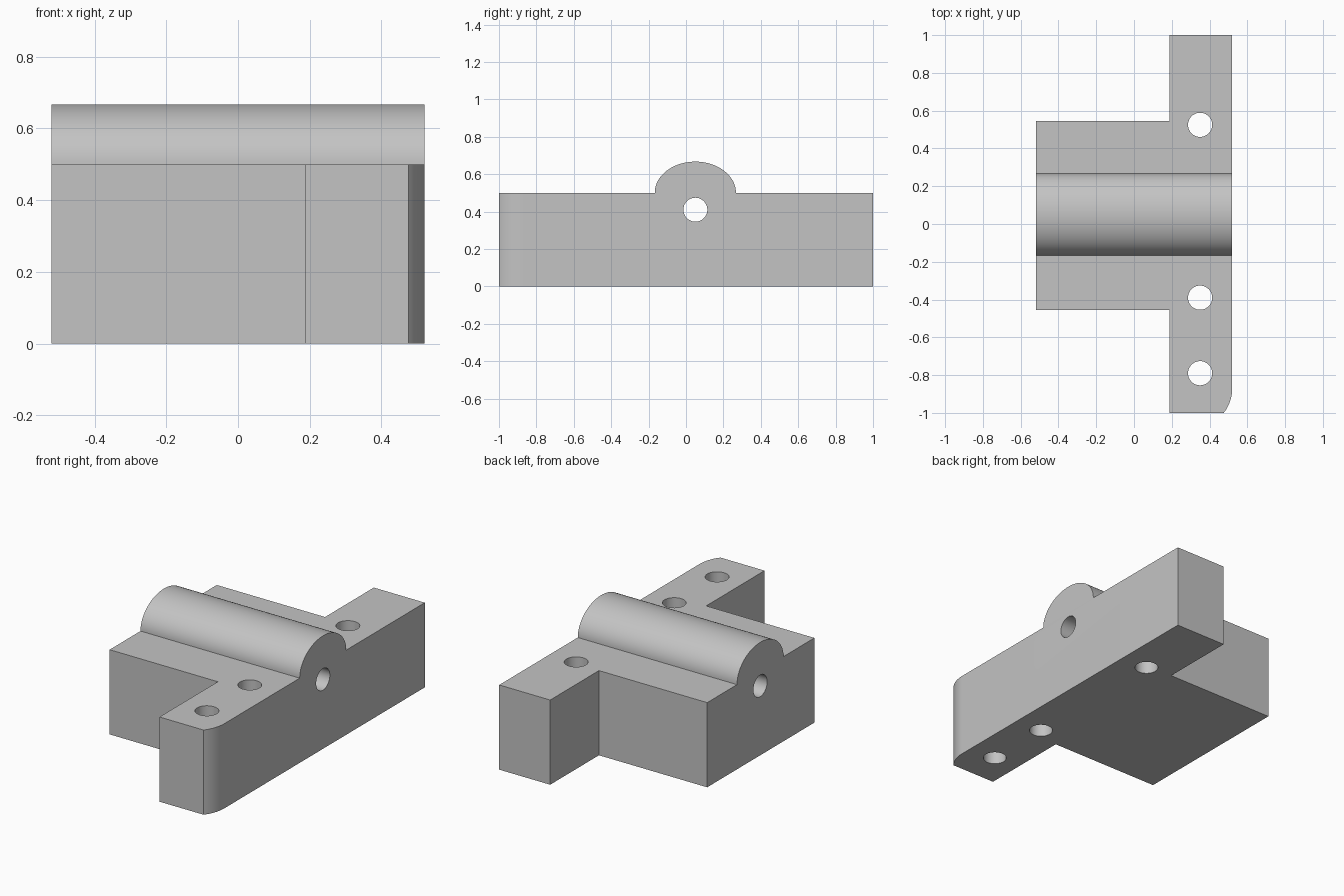
import bpy
from math import sin, cos, pi, asin, radians
from mathutils import Vector

cube = bpy.data.objects.get("Cube")
if cube:
    bpy.data.objects.remove(cube, do_unlink=True)

grey = bpy.data.materials.new("plain grey")
grey.use_nodes = True
grey.diffuse_color = (0.55, 0.55, 0.55, 1)
grey.node_tree.nodes["Principled BSDF"].inputs["Base Color"].default_value = grey.diffuse_color


def prism(name, outline, direction):
    """Extrude a closed outline of 3D points along a direction."""
    n = len(outline)
    start = [Vector(p) for p in outline]
    verts = start + [p + Vector(direction) for p in start]
    faces = [list(range(n))[::-1], list(range(n, 2 * n))]
    faces += [[i, (i + 1) % n, (i + 1) % n + n, i + n] for i in range(n)]
    mesh = bpy.data.meshes.new(name)
    mesh.from_pydata(verts, [], faces)
    mesh.materials.append(grey)
    obj = bpy.data.objects.new(name, mesh)
    bpy.context.collection.objects.link(obj)
    return obj


def activate(obj):
    bpy.ops.object.select_all(action='DESELECT')
    obj.select_set(True)
    bpy.context.view_layer.objects.active = obj


def drill(target, location, depth, rotation=(0, 0, 0)):
    """Cut a round hole through the target."""
    bpy.ops.mesh.primitive_cylinder_add(vertices=48, radius=HOLE, depth=depth,
                                        location=location, rotation=rotation)
    cutter = bpy.context.object
    cutter.hide_render = True
    cutter.data.materials.append(grey)
    mod = target.modifiers.new("hole", 'BOOLEAN')
    mod.operation = 'DIFFERENCE'
    mod.solver = 'EXACT'
    mod.object = cutter
    activate(target)
    bpy.ops.object.modifier_apply(modifier=mod.name)
    bpy.data.objects.remove(cutter, do_unlink=True)


SIDE, STEP, TOP, HOLE = 0.52, 0.187, 0.5, 0.064

# T-shaped block with one rounded front corner
R, CY = 0.21, -0.87
sweep = asin((1 + CY) / R)
corner = [(SIDE - R + R * cos(a), CY - R * sin(a))
          for a in (sweep * (1 - i / 12) for i in range(13))]
plan = [(STEP, -1)] + corner + [(SIDE, 1), (STEP, 1), (STEP, 0.545),
                                (-SIDE, 0.545), (-SIDE, -0.455), (STEP, -0.455)]
block = prism("t_block", [(x, y, 0) for x, y in plan], (0, 0, TOP))

# Vertical bolt holes and the lengthwise bore
for y in (0.525, -0.39, -0.79):
    drill(block, (0.35, y, TOP / 2), 1)
drill(block, (0, 0.05, 0.41), 2, (0, pi / 2, 0))

# Rounded ridge along the top
arc = [pi * i / 48 for i in range(49)]
ridge = prism("rounded_ridge",
              [(-SIDE, 0.05 + 0.217 * cos(a), TOP + 0.167 * sin(a)) for a in arc],
              (2 * SIDE, 0, 0))

for part in (block, ridge):
    activate(part)
    bpy.ops.object.shade_smooth_by_angle(angle=radians(30))
